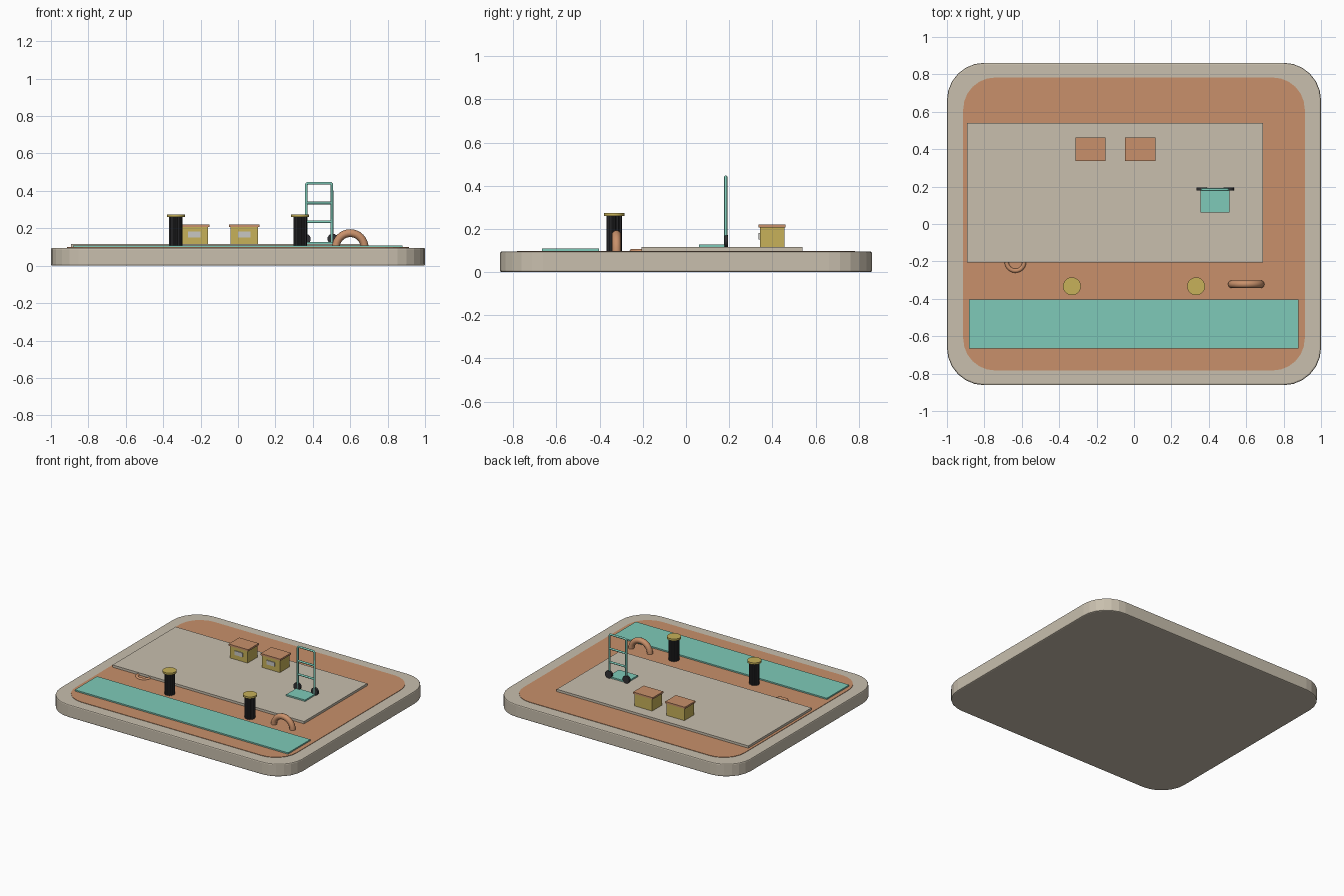
import bpy, bmesh, math
from mathutils import Matrix, Vector

if "Cube" in bpy.data.objects:
    bpy.data.objects.remove(bpy.data.objects["Cube"])


def mat(name, r, g, b):
    m = bpy.data.materials.new(name)
    m.diffuse_color = (r, g, b, 1)
    m.use_nodes = True
    m.node_tree.nodes["Principled BSDF"].inputs["Base Color"].default_value = m.diffuse_color
    return m


BEIGE = mat("beige", 0.58, 0.52, 0.42)
ORANGE = mat("terracotta", 0.58, 0.28, 0.145)
TEAL = mat("teal", 0.21, 0.59, 0.48)
GOLD = mat("gold", 0.57, 0.44, 0.10)
DARK = mat("dark grey", 0.03, 0.03, 0.033)
GREY = mat("light grey", 0.58, 0.57, 0.54)


def finish(name, bm, material, smooth=False):
    bmesh.ops.recalc_face_normals(bm, faces=bm.faces)
    me = bpy.data.meshes.new(name)
    bm.to_mesh(me)
    bm.free()
    me.materials.append(material)
    ob = bpy.data.objects.new(name, me)
    bpy.context.collection.objects.link(ob)
    if smooth:
        bpy.ops.object.select_all(action='DESELECT')
        ob.select_set(True)
        bpy.context.view_layer.objects.active = ob
        bpy.ops.object.shade_smooth_by_angle(angle=math.radians(40))
    return ob


def prism(name, pts, z0, z1, material, bevel=0.0):
    bm = bmesh.new()
    f = bm.faces.new([bm.verts.new((x, y, z0)) for x, y in pts])
    up = bmesh.ops.extrude_face_region(bm, geom=[f])["geom"]
    bmesh.ops.translate(bm, vec=(0, 0, z1 - z0),
                        verts=[v for v in up if isinstance(v, bmesh.types.BMVert)])
    ob = finish(name, bm, material)
    if bevel:
        mod = ob.modifiers.new("bevel", 'BEVEL')
        mod.width, mod.segments = bevel, 2
        mod.limit_method, mod.angle_limit = 'ANGLE', math.radians(60)
    return ob


def rounded(hx, hy, r, n=6):
    pts = []
    for k, (sx, sy) in enumerate([(1, 1), (-1, 1), (-1, -1), (1, -1)]):
        for i in range(n + 1):
            a = math.pi / 2 * (k + i / n)
            pts.append((sx * (hx - r) + r * math.cos(a), sy * (hy - r) + r * math.sin(a)))
    return pts


def box(name, x0, x1, y0, y1, z0, z1, material):
    return prism(name, [(x0, y0), (x1, y0), (x1, y1), (x0, y1)], z0, z1, material)


def cyl(name, r, depth, center, material, sides=20, axis='Z'):
    bm = bmesh.new()
    rot = Matrix.Rotation(math.pi / 2, 4, 'X') if axis == 'Y' else Matrix()
    bmesh.ops.create_cone(bm, cap_ends=True, segments=sides, radius1=r, radius2=r,
                          depth=depth, matrix=Matrix.Translation(center) @ rot)
    return finish(name, bm, material, True)


def half_ring(name, center, major, minor, u, v, material, segs=16, sides=10):
    """Half torus sweeping from +u through v to -u."""
    u, v, c = Vector(u), Vector(v), Vector(center)
    w = u.cross(v)
    bm = bmesh.new()
    rings = []
    for i in range(segs + 1):
        a = math.pi * i / segs
        d = u * math.cos(a) + v * math.sin(a)
        rings.append([bm.verts.new(c + d * (major + minor * math.cos(t)) + w * (minor * math.sin(t)))
                      for t in (2 * math.pi * j / sides for j in range(sides))])
    for a, b in zip(rings, rings[1:]):
        for j in range(sides):
            k = (j + 1) % sides
            bm.faces.new((a[j], a[k], b[k], b[j]))
    bm.faces.new(rings[0])
    bm.faces.new(rings[-1])
    return finish(name, bm, material, True)


def tube(name, pts, r, material):
    cu = bpy.data.curves.new(name, 'CURVE')
    cu.dimensions = '3D'
    cu.bevel_depth, cu.bevel_resolution, cu.use_fill_caps = r, 2, True
    sp = cu.splines.new('POLY')
    sp.points.add(len(pts) - 1)
    for p, co in zip(sp.points, pts):
        p.co = (*co, 1)
    cu.materials.append(material)
    ob = bpy.data.objects.new(name, cu)
    bpy.context.collection.objects.link(ob)
    return ob


# Base slab, floor inlay, raised platform and front strip
prism("base_slab", rounded(1.0, 0.862, 0.2), 0, 0.096, BEIGE, 0.008)
prism("floor_inlay", rounded(0.913, 0.783, 0.17), 0.09, 0.099, ORANGE)
box("raised_platform", -0.893, 0.69, -0.206, 0.54, 0.095, 0.116, BEIGE)
box("front_strip", -0.882, 0.88, -0.666, -0.403, 0.095, 0.109, TEAL)

# Two lidded crates with a front label
for i, x in enumerate((-0.233, 0.033)):
    box(f"crate_body_{i}", x - 0.073, x + 0.073, 0.342, 0.456, 0.114, 0.208, GOLD)
    box(f"crate_lid_{i}", x - 0.081, x + 0.081, 0.337, 0.462, 0.207, 0.220, ORANGE)
    box(f"crate_label_{i}", x - 0.033, x + 0.033, 0.337, 0.343, 0.151, 0.182, GREY)

# Fluted bollards with gold caps
for i, x in enumerate((-0.332, 0.332)):
    flutes = []
    for k in range(48):
        r = 0.036 if k % 4 < 2 else 0.031
        a = 2 * math.pi * k / 48
        flutes.append((x + r * math.cos(a), -0.333 + r * math.sin(a)))
    prism(f"bollard_post_{i}", flutes, 0.095, 0.262, DARK)
    cyl(f"bollard_cap_{i}", 0.048, 0.014, (x, -0.333, 0.268), GOLD)

# Hand truck: bent frame, rungs, toe plate, wheels
Y = 0.184
tube("truck_frame", [(0.365, Y, 0.12), (0.365, Y, 0.433), (0.368, Y, 0.438), (0.373, Y, 0.441),
                     (0.494, Y, 0.441), (0.499, Y, 0.438), (0.502, Y, 0.433), (0.502, Y, 0.12)],
     0.0075, TEAL)
for i, z in enumerate((0.235, 0.335)):
    tube(f"truck_rung_{i}", [(0.365, Y, z), (0.502, Y, z)], 0.0075, TEAL)
box("truck_toe_plate", 0.355, 0.511, 0.061, 0.187, 0.115, 0.127, TEAL)
for i, x in enumerate((0.361, 0.506)):
    cyl(f"truck_wheel_{i}", 0.028, 0.016, (x, Y + 0.002, 0.143), DARK, 16, 'Y')

# Standing arch and the flat half ring at the platform edge
half_ring("standing_arch", (0.6, -0.322, 0.097), 0.077, 0.021, (1, 0, 0), (0, 0, 1), ORANGE)
half_ring("flat_ring", (-0.634, -0.203, 0.096), 0.047, 0.012, (1, 0, 0), (0, -1, 0), ORANGE)
